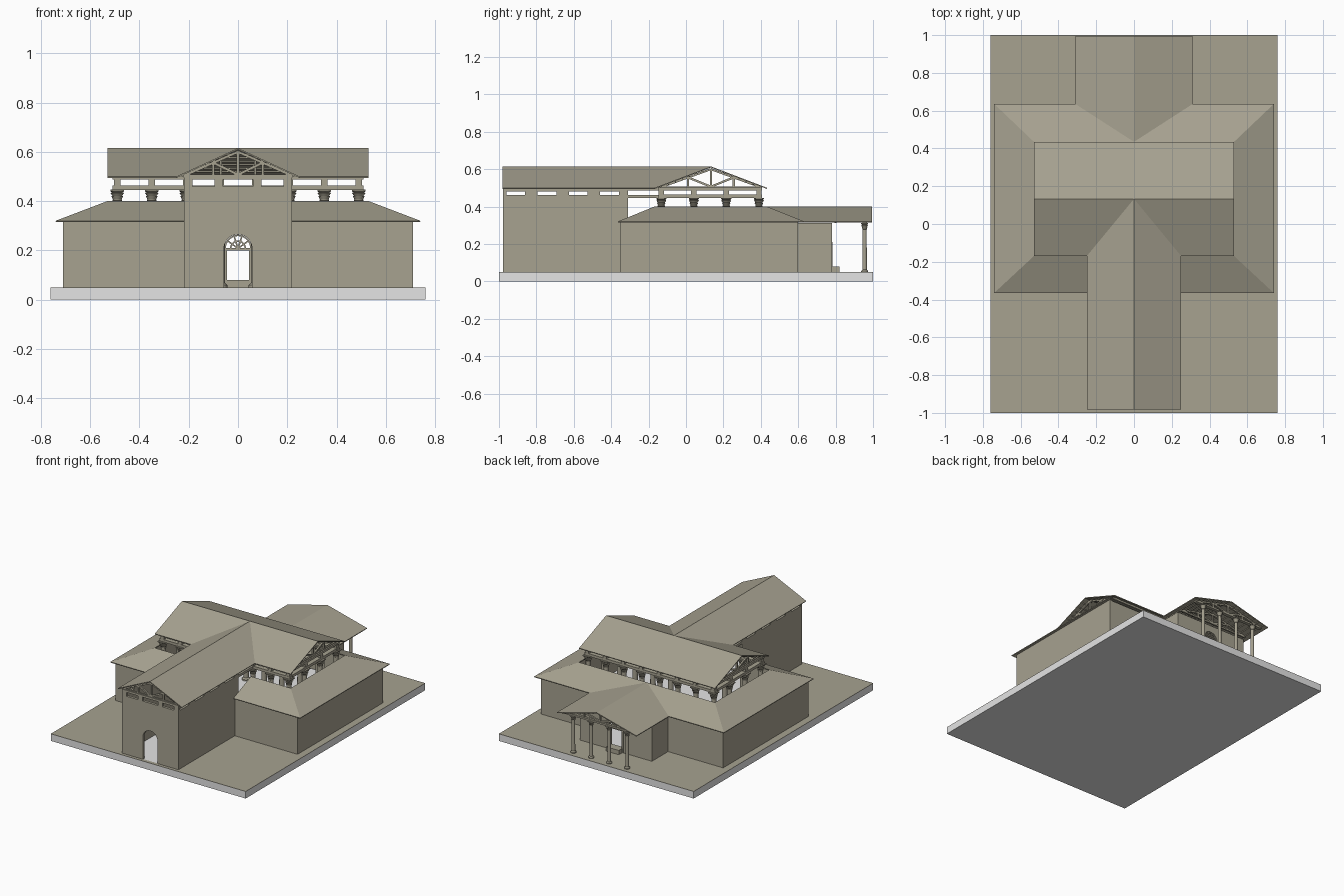
import bpy, bmesh, math
from mathutils import Vector

if "Cube" in bpy.data.objects:
    bpy.data.objects.remove(bpy.data.objects["Cube"])

def material(name, rgb):
    m = bpy.data.materials.new(name)
    m.diffuse_color = (*rgb, 1)
    m.use_nodes = True
    m.node_tree.nodes["Principled BSDF"].inputs["Base Color"].default_value = m.diffuse_color
    return m

STONE = material("tan stone", (0.385, 0.36, 0.28))
GREY = material("light grey", (0.78, 0.78, 0.78))

def finish(name, bm, mat=STONE, mirror=False):
    bmesh.ops.recalc_face_normals(bm, faces=bm.faces)
    me = bpy.data.meshes.new(name)
    bm.to_mesh(me)
    bm.free()
    me.materials.append(mat)
    ob = bpy.data.objects.new(name, me)
    bpy.context.collection.objects.link(ob)
    if mirror:
        ob.modifiers.new("mirror", 'MIRROR').use_mirror_merge = False
    return ob

def add_box(bm, x0, x1, y0, y1, z0, z1):
    vs = bmesh.ops.create_cube(bm, size=1)["verts"]
    for v in vs:
        v.co = ((x0 + x1) / 2 + v.co.x * (x1 - x0), (y0 + y1) / 2 + v.co.y * (y1 - y0),
                (z0 + z1) / 2 + v.co.z * (z1 - z0))

def boxes(name, items, mat=STONE, mirror=False):
    bm = bmesh.new()
    for b in items:
        add_box(bm, *b)
    return finish(name, bm, mat, mirror)

def sticks(name, segs, size, mirror=False):
    """Square timbers between pairs of points."""
    bm = bmesh.new()
    for a, b in segs:
        a, b = Vector(a), Vector(b)
        d = b - a
        q = d.to_track_quat('Z', 'Y')
        for v in bmesh.ops.create_cube(bm, size=1)["verts"]:
            v.co = (a + b) / 2 + q @ Vector((v.co.x * size, v.co.y * size, v.co.z * d.length))
    return finish(name, bm, STONE, mirror)

def arched_wall(name, half, top, y0, y1, r, spring):
    """Wall across x with an arched doorway cut up from the floor."""
    arch = [(r * math.cos(math.pi * i / 12), spring + r * math.sin(math.pi * i / 12)) for i in range(13)]
    pts = [(half, 0.05), (half, top), (-half, top), (-half, 0.05), (-r, 0.05)] + arch[::-1] + [(r, 0.05)]
    bm = bmesh.new()
    f = bm.faces.new([bm.verts.new((x, y0, z)) for x, z in pts])
    g = bmesh.ops.extrude_face_region(bm, geom=[f])["geom"]
    bmesh.ops.translate(bm, vec=(0, y1 - y0, 0), verts=[e for e in g if isinstance(e, bmesh.types.BMVert)])
    return finish(name, bm)

def roof(name, polys, both=True):
    """Thin roof sheet; polygons for the +x half are repeated on the -x half."""
    bm = bmesh.new()
    for p in polys:
        for s in (1, -1):
            f = bm.faces.new([bm.verts.new((s * x, y, z)) for x, y, z in p])
            f.normal_update()
            if f.normal.z < 0:
                f.normal_flip()
    bmesh.ops.remove_doubles(bm, verts=bm.verts, dist=1e-5)
    ob = finish(name, bm)
    if sum(p.normal.z for p in ob.data.polygons) < 0:
        ob.data.flip_normals()
    m = ob.modifiers.new("thickness", 'SOLIDIFY')
    m.thickness, m.offset = 0.006, -1

def truss(c, half, z0, z1, place):
    """Timber segments of one truss; place(u, z) gives the 3D point."""
    h = z1 - z0
    pt = lambda u, t: place(c + u * half, z0 + t * h)
    out = [(pt(-1, 0), pt(1, 0)), (pt(0, 0), pt(0, 1))]
    for s in (1, -1):
        out += [(pt(s, 0), pt(0, 1)), (pt(0, 0.05), pt(s * 0.45, 0.55)), (pt(s * 0.45, 0), pt(s * 0.45, 0.55))]
    return out

def columns(name, spots, r, z0, z1, cap):
    """Turned columns with a base, a flared leafy capital and a square abacus."""
    b = z1 - cap
    prof = [(0, z0), (1.5, z0), (1.5, z0 + .2 * cap), (1.2, z0 + .3 * cap), (1.0, z0 + .4 * cap), (.88, b - .002),
            (1.1, b), (1.1, b + .1 * cap), (.95, b + .12 * cap), (1.35, b + .4 * cap), (1.05, b + .42 * cap),
            (1.6, b + .7 * cap), (1.15, b + .72 * cap), (1.5, b + .85 * cap), (0, b + .85 * cap)]
    bm = bmesh.new()
    vs = [bm.verts.new((p * r, 0, z)) for p, z in prof]
    es = [bm.edges.new(e) for e in zip(vs, vs[1:])]
    bmesh.ops.spin(bm, geom=vs + es, cent=(0, 0, 0), axis=(0, 0, 1), angle=2 * math.pi, steps=14)
    bmesh.ops.remove_doubles(bm, verts=bm.verts, dist=1e-5)
    for f in bm.faces:
        f.smooth = True
    n = len(bm.faces)
    add_box(bm, -1.5 * r, 1.5 * r, -1.5 * r, 1.5 * r, z1 - .15 * cap, z1)
    first = finish(name, bm)
    first.data.set_sharp_from_angle(angle=math.radians(35))
    first.location = (*spots[0], 0)
    for x, y in spots[1:]:
        ob = first.copy()
        ob.location = (x, y, 0)
        bpy.context.collection.objects.link(ob)

# Base slab with paving around the building; the inside floor stays grey
boxes("base_slab", [(-.76, .76, -1, 1, 0, .048)], GREY)
boxes("inner_floor", [(-.22, .22, -.975, -.35, .048, .0495), (-.71, .71, -.35, .6, .048, .0495),
                      (-.28, .28, .6, .78, .048, .0495)], GREY)
boxes("paving", [(.22, .76, -1, -.35, .048, .05), (.71, .76, -.35, .6, .048, .05), (.28, .76, .6, 1, .048, .05),
                 (0, .22, -1, -.975, .048, .05), (0, .28, .78, 1, .048, .05)], mirror=True)

# Front hall walls with window slots below the eaves
arched_wall("hall_front_wall", .22, .46, -.978, -.96, .057, .208)
boxes("hall_front_piers", [(.06, .095, -.978, -.96, .46, .487), (.185, .22, -.978, -.96, .46, .487),
                           (0, .22, -.978, -.96, .487, .502)], mirror=True)
side = [(.205, .22, -.96, -.31, .05, .462), (.205, .22, -.96, -.31, .482, .502)]
for k in range(4):
    y = -.86 + k * .167
    side.append((.205, .22, y, min(y + .067, -.31), .462, .482))
side += [(.2, .22, -.31, -.13, .445, .462), (.2, .22, -.31, -.13, .485, .502)]
boxes("hall_side_walls", side, mirror=True)

# Aisle walls around the central hall
boxes("aisle_walls", [(.69, .71, -.35, .6, .05, .325), (.22, .69, -.35, -.335, .05, .323),
                      (.28, .69, .585, .6, .05, .323)], mirror=True)

# Rear chamber with arched doorway
boxes("rear_side_walls", [(.265, .28, .585, .78, .05, .312)], mirror=True)
arched_wall("rear_wall", .28, .312, .765, .78, .057, .208)
boxes("rear_door_frame", [(.045, .057, .763, .782, .05, .21), (0, .057, .763, .782, .2, .21),
                          (0, .057, .763, .782, .05, .08), (0, .05, .782, .82, .05, .08)], mirror=True)
fan = [((0, .772, .208), (.055 * math.cos(a), .772, .208 + .055 * math.sin(a)))
       for a in (math.pi / 5, math.pi * 2 / 5, math.pi * 3 / 5, math.pi * 4 / 5)]
for rad in (.03, .053):
    ring = [(rad * math.cos(math.pi * i / 8), .772, .208 + rad * math.sin(math.pi * i / 8)) for i in range(9)]
    fan += list(zip(ring, ring[1:]))
sticks("door_fanlight", fan, .006)

# Central colonnade and clerestory
XS = (-.49, -.35, -.21, -.07, .07, .21, .35, .49)
YS = (-.132, .042, .215, .39)
spots = [(x, YS[3]) for x in XS] + [(x, YS[0]) for x in XS if abs(x) > .1]
spots += [(x, y) for x in (-.49, .49) for y in YS[1:3]]
columns("hall_column", spots, .018, .05, .447, .045)
cl = []
for z0, z1 in ((.445, .464), (.487, .502)):
    cl += [(-.51, .51, .375, .405, z0, z1)]
    for s in (1, -1):
        cl += [(min(s * .475, s * .505), max(s * .475, s * .505), -.147, .405, z0, z1),
               (min(s * .2, s * .51), max(s * .2, s * .51), -.147, -.117, z0, z1)]
cl += [(x - .014, x + .014, y - .014, y + .014, .46, .49) for x, y in spots]
boxes("clerestory_frame", cl)

# Roofs
RY = .133
roof("upper_roof", [
    [(.53, -.17, .5), (.25, -.17, .5), (0, RY, .615), (.53, RY, .615)],
    [(.53, RY, .615), (0, RY, .615), (0, .435, .5), (.53, .435, .5)],
    [(.25, -.982, .5), (.25, -.17, .5), (0, RY, .615), (0, -.982, .615)]])
roof("lower_roof", [
    [(.74, -.365, .32), (.22, -.365, .32), (.22, -.17, .4), (.53, -.17, .4)],
    [(.74, -.365, .32), (.74, .635, .32), (.53, .435, .4), (.53, -.17, .4)],
    [(.74, .635, .32), (.31, .635, .32), (0, .435, .4), (.53, .435, .4)],
    [(.31, .635, .32), (.31, .995, .32), (0, .995, .4), (0, .435, .4)]])

# Roof trusses
segs = []
for x in XS:
    segs += truss(RY, .272, .502, .6, lambda u, z, x=x: (x, u, z))
for k in range(5):
    y = -.968 + k * .167
    segs += truss(0, .222, .502, .6, lambda u, z, y=y: (u, y, z))
for y in (.8, .955):
    segs += truss(0, .275, .318, .387, lambda u, z, y=y: (u, y, z))
sticks("roof_trusses", segs, .011)

# Purlins under the roof sheets
pur = []
for i in range(1, 8):
    t = i / 8
    z = .5 + .115 * t - .01
    for s in (1, -1):
        y = RY + s * .302 * (1 - t)
        if s > 0:
            pur.append(((-.515, y, z), (.515, y, z)))
        else:
            pur += [((e * .515, y, z), (e * .25 * (1 - t), y, z)) for e in (1, -1)]
        x = s * .25 * (1 - t)
        pur.append(((x, -.978, z), (x, RY - .303 * (1 - t), z)))
        x, z2 = s * .31 * (1 - t), .32 + .08 * t - .009
        pur.append(((x, .64, z2), (x, .99, z2)))
sticks("purlins", pur, .006)

# Rear portico columns and beam
columns("portico_column", [(x, .955) for x in (-.21, -.07, .07, .21)], .0125, .05, .312, .032)
boxes("portico_beam", [(-.28, .28, .943, .967, .31, .322)])
